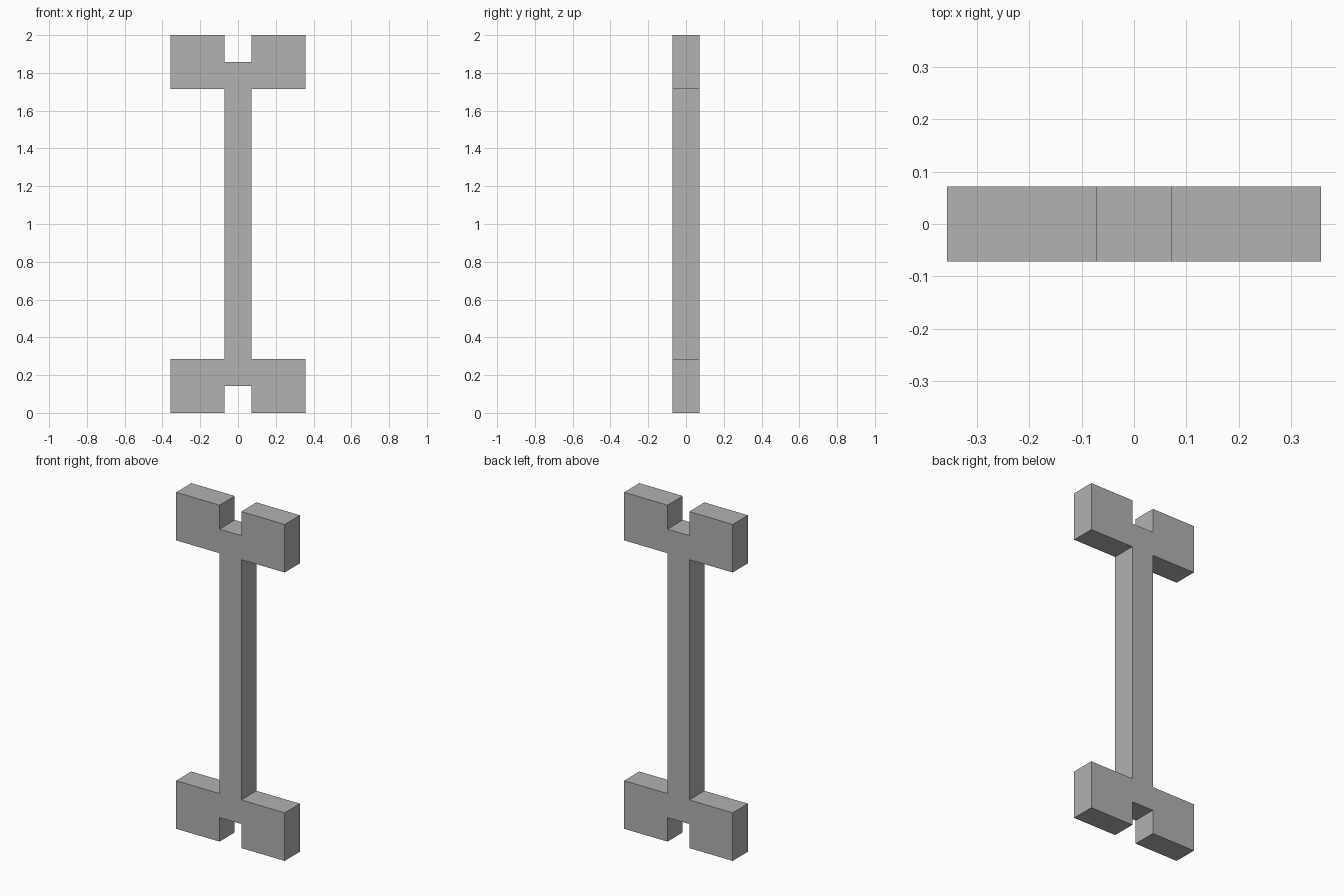
import bpy
import bmesh
from mathutils import Vector

cube = bpy.data.objects.get("Cube")
if cube:
    bpy.data.objects.remove(cube, do_unlink=True)

UNIT = 1 / 7          # the whole shape sits on a square module
HALF_DEPTH = UNIT / 2

# Plain grey finish
grey = bpy.data.materials.new("plain grey")
grey.use_nodes = True
colour = (0.445, 0.445, 0.445, 1)
grey.diffuse_color = colour
grey.node_tree.nodes["Principled BSDF"].inputs["Base Color"].default_value = colour

# One quarter of the outline, from the notch floor round the prong to the shaft
quarter = [(0.5, 6), (0.5, 7), (2.5, 7), (2.5, 5), (0.5, 5)]
right = quarter + [(x, -z) for x, z in reversed(quarter)]
outline = right + [(-x, z) for x, z in reversed(right)]

# Double-ended forked bar: the outline extruded through its depth
bm = bmesh.new()
verts = [bm.verts.new((x * UNIT, -HALF_DEPTH, (z + 7) * UNIT)) for x, z in outline]
face = bm.faces.new(verts)
extruded = bmesh.ops.extrude_face_region(bm, geom=[face], use_keep_orig=True)
moved = [g for g in extruded["geom"] if isinstance(g, bmesh.types.BMVert)]
bmesh.ops.translate(bm, verts=moved, vec=Vector((0, 2 * HALF_DEPTH, 0)))
bmesh.ops.recalc_face_normals(bm, faces=bm.faces)

mesh = bpy.data.meshes.new("forked_bar")
bm.to_mesh(mesh)
bm.free()
mesh.materials.append(grey)
bar = bpy.data.objects.new("forked_bar", mesh)
bpy.context.collection.objects.link(bar)
